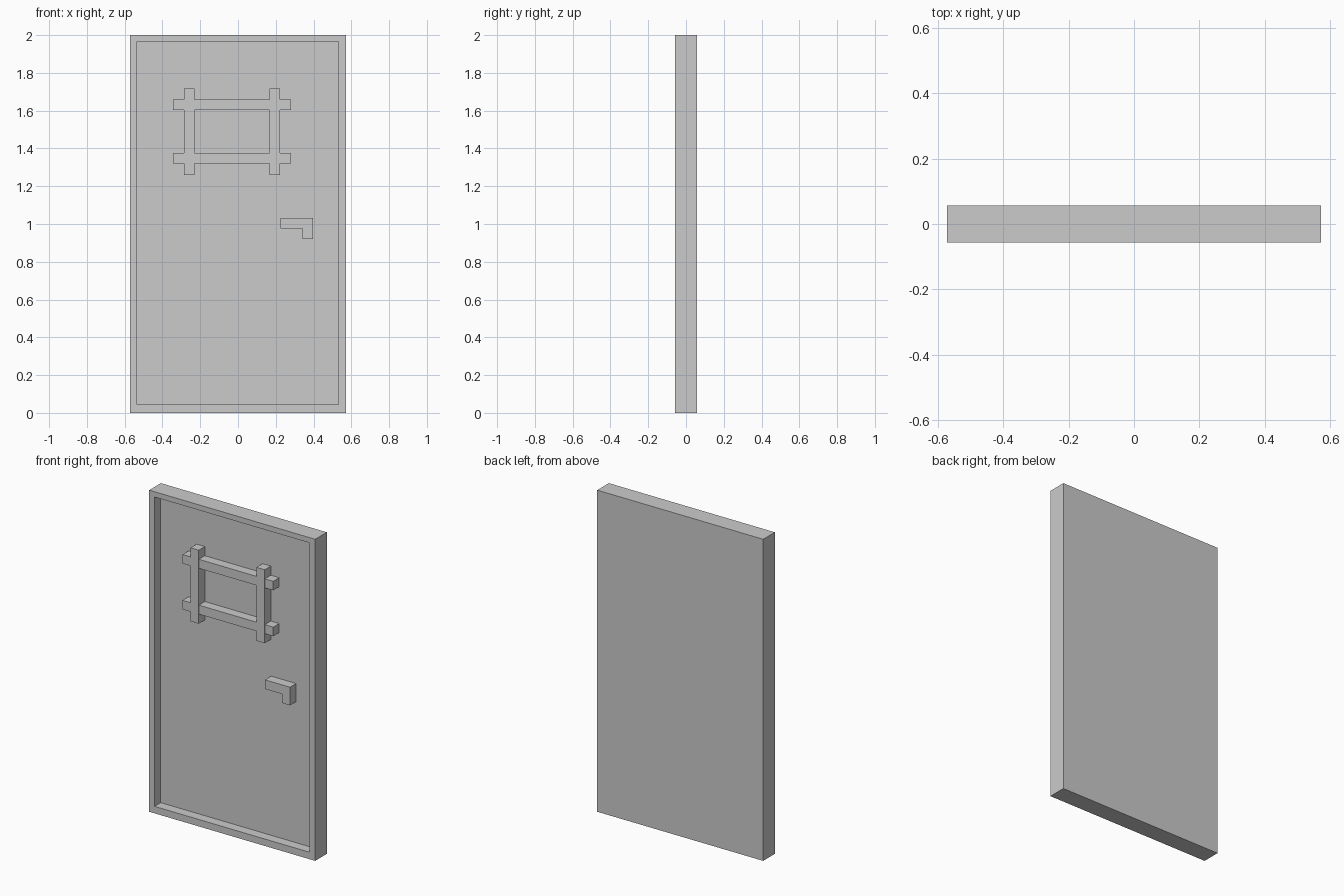
import bpy, bmesh
from mathutils import Vector

if "Cube" in bpy.data.objects:
    bpy.data.objects.remove(bpy.data.objects["Cube"])

FRONT, FLOOR = -0.057, 0.004   # front plane and recessed panel plane


def finish(bm, name):
    bmesh.ops.recalc_face_normals(bm, faces=bm.faces)
    mesh = bpy.data.meshes.new(name)
    bm.to_mesh(mesh)
    bm.free()
    obj = bpy.data.objects.new(name, mesh)
    bpy.context.collection.objects.link(obj)
    return obj


def box(x0, x1, y0, y1, z0, z1):
    bm = bmesh.new()
    bmesh.ops.create_cube(bm, size=1)
    bmesh.ops.scale(bm, vec=(x1 - x0, y1 - y0, z1 - z0), verts=bm.verts)
    bmesh.ops.translate(bm, vec=((x0 + x1) / 2, (y0 + y1) / 2, (z0 + z1) / 2), verts=bm.verts)
    return bm


# Door slab: front face inset and pushed back to leave a raised rim
bm = box(-0.571, 0.571, FRONT, 0.057, 0, 2)
front = min(bm.faces, key=lambda f: f.calc_center_median().y)
bmesh.ops.inset_region(bm, faces=[front], thickness=0.054)
panel = bmesh.ops.extrude_discrete_faces(bm, faces=[front])["faces"][0]
rim_verts = {v for e in panel.edges for f in e.link_faces for v in f.verts if v not in panel.verts}
bmesh.ops.translate(bm, vec=Vector((-0.002, 0, 0.005)), verts=list(rim_verts) + list(panel.verts))
bmesh.ops.translate(bm, vec=Vector((0, FLOOR - FRONT, 0)), verts=panel.verts)
finish(bm, "door_slab")

# Window lattice: two upright bars crossed by two rails
for name, x in (("left", -0.287), ("right", 0.167)):
    finish(box(x, x + 0.056, FRONT + 0.001, FLOOR, 1.26, 1.717), f"window_bar_{name}")
for name, z in (("lower", 1.319), ("upper", 1.604)):
    finish(box(-0.343, 0.281, FRONT + 0.002, FLOOR, z, z + 0.056), f"window_rail_{name}")

# L-shaped handle extruded from its profile
profile = [(0.225, 1.033), (0.397, 1.033), (0.397, 0.92), (0.342, 0.92), (0.342, 0.976), (0.225, 0.976)]
bm = bmesh.new()
face = bm.faces.new([bm.verts.new((x, FRONT + 0.001, z)) for x, z in profile])
ext = bmesh.ops.extrude_face_region(bm, geom=[face], use_keep_orig=True)["geom"]
bmesh.ops.translate(bm, vec=(0, FLOOR - FRONT - 0.001, 0),
                    verts=[v for v in ext if isinstance(v, bmesh.types.BMVert)])
finish(bm, "handle")
